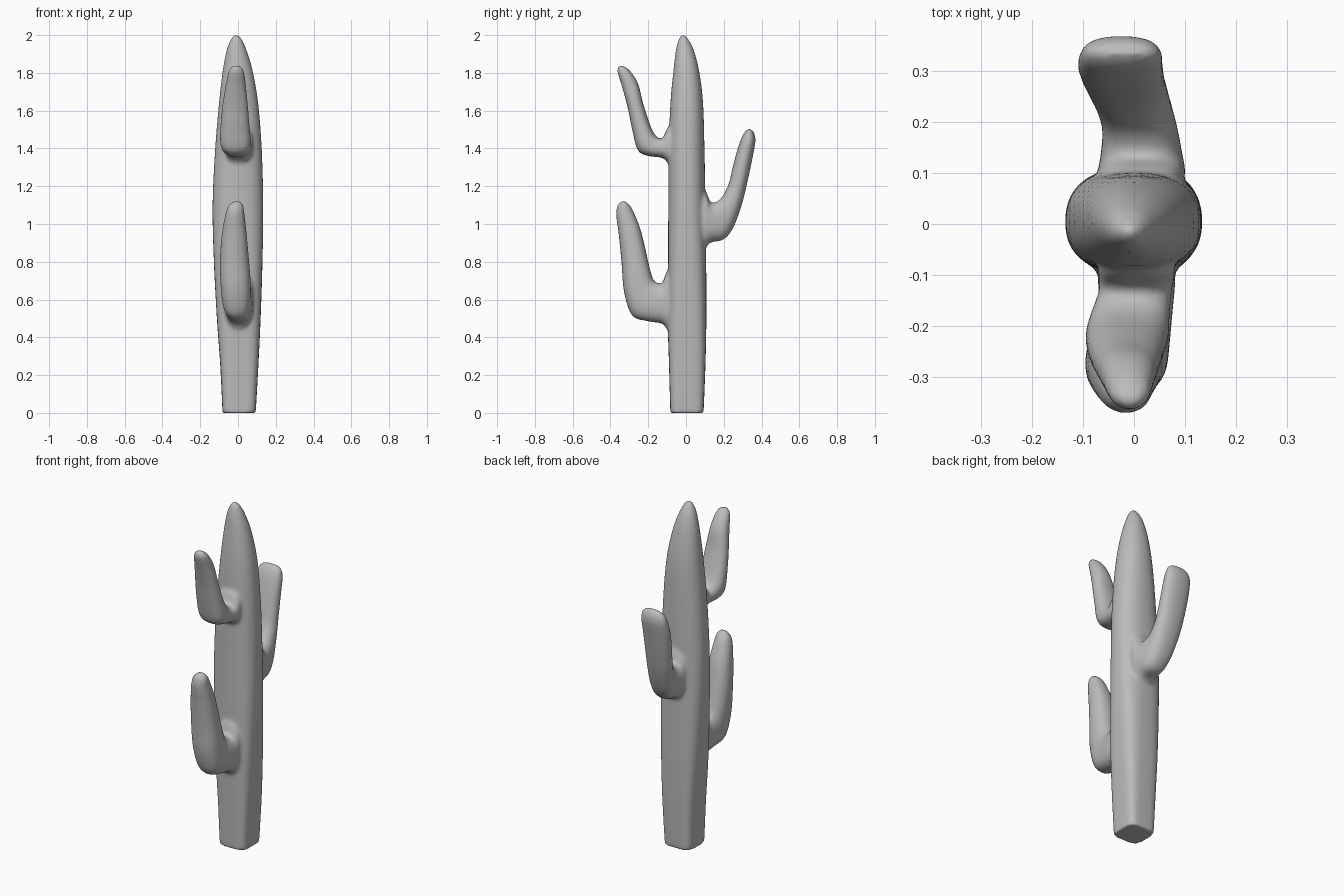
import bpy, bmesh, math

mat = bpy.data.materials.new("soft grey")
mat.diffuse_color = (0.5, 0.5, 0.5, 1)

bm = bmesh.new()
SEG = 32


def catmull(rows, steps=5):
    """Smoothly interpolate the rows of ring parameters."""
    out = []
    for i in range(len(rows) - 1):
        p0, p1, p2 = rows[max(i - 1, 0)], rows[i], rows[i + 1]
        p3 = rows[min(i + 2, len(rows) - 1)]
        for s in range(steps):
            t = s / steps
            out.append([0.5 * (2 * b + (c - a) * t + (2 * a - 5 * b + 4 * c - d) * t * t
                               + (3 * b - a - 3 * c + d) * t ** 3)
                        for a, b, c, d in zip(p0, p1, p2, p3)])
    return out + [list(rows[-1])]


def loft(rows):
    """Ring row: outer y, outer z, inner y, inner z, x min, x max, squareness."""
    rings = []
    for y0, z0, y1, z1, xa, xb, n in catmull(rows):
        ring = []
        for k in range(SEG):
            a = 2 * math.pi * k / SEG
            c, s = math.cos(a), math.sin(a)
            u = math.copysign(abs(c) ** (2 / n), c)
            v = math.copysign(abs(s) ** (2 / n), s)
            t = (v + 1) / 2
            ring.append(bm.verts.new(((xa + xb) / 2 + u * (xb - xa) / 2,
                                      y0 + (y1 - y0) * t, z0 + (z1 - z0) * t)))
        rings.append(ring)
    faces = [bm.faces.new(rings[0]), bm.faces.new(rings[-1])]
    for r, q in zip(rings, rings[1:]):
        for k in range(SEG):
            j = (k + 1) % SEG
            faces.append(bm.faces.new((r[k], r[j], q[j], q[k])))
    bmesh.ops.recalc_face_normals(bm, faces=faces)


# trunk: squarish foot, rounder towards the tip
loft([(-.083, 0, .093, 0, -.082, .094, 4.5),
      (-.09, .25, .103, .25, -.094, .108, 4),
      (-.097, .5, .108, .5, -.112, .12, 3.3),
      (-.095, .8, .107, .8, -.128, .13, 2.8),
      (-.094, 1.1, .103, 1.1, -.135, .134, 2.4),
      (-.092, 1.4, .098, 1.4, -.121, .126, 2.3),
      (-.082, 1.65, .09, 1.65, -.1, .106, 2.2),
      (-.066, 1.82, .068, 1.82, -.08, .076, 2.1),
      (-.052, 1.93, .038, 1.93, -.058, .042, 2),
      (-.036, 1.985, .008, 1.985, -.034, .016, 2),
      (-.02, 2.003, -.01, 2.003, -.014, -.004, 2)])

# lower front arm
loft([(-.03, .43, -.03, .78, -.06, .07, 2.4),
      (-.095, .44, -.095, .76, -.07, .08, 2.4),
      (-.125, .472, -.125, .69, -.07, .08, 2.5),
      (-.2, .485, -.155, .69, -.07, .075, 2.5),
      (-.285, .515, -.175, .71, -.085, .07, 2.5),
      (-.328, .64, -.195, .78, -.094, .066, 2.4),
      (-.342, .8, -.215, .87, -.095, .056, 2.3),
      (-.357, .95, -.24, .97, -.084, .045, 2.3),
      (-.37, 1.05, -.275, 1.06, -.066, .034, 2.2),
      (-.362, 1.1, -.298, 1.1, -.05, .028, 2),
      (-.338, 1.123, -.325, 1.123, -.02, .01, 2)])

# upper front arm
loft([(-.03, 1.31, -.03, 1.54, -.06, .07, 2.4),
      (-.09, 1.32, -.09, 1.52, -.07, .08, 2.4),
      (-.125, 1.35, -.125, 1.455, -.068, .075, 2.5),
      (-.2, 1.36, -.155, 1.462, -.085, .07, 2.5),
      (-.255, 1.39, -.18, 1.5, -.095, .068, 2.5),
      (-.285, 1.5, -.205, 1.57, -.092, .06, 2.3),
      (-.31, 1.62, -.23, 1.65, -.082, .052, 2.3),
      (-.34, 1.73, -.252, 1.74, -.066, .042, 2.2),
      (-.364, 1.81, -.29, 1.805, -.05, .032, 2),
      (-.352, 1.84, -.325, 1.835, -.03, .015, 2)])

# back arm
loft([(.03, .86, .03, 1.22, -.06, .09, 2.4),
      (.1, .875, .1, 1.18, -.07, .1, 2.4),
      (.13, .902, .13, 1.115, -.066, .096, 2.5),
      (.2, .918, .165, 1.12, -.062, .086, 2.5),
      (.25, .98, .195, 1.15, -.072, .076, 2.4),
      (.295, 1.1, .225, 1.21, -.09, .066, 2.3),
      (.325, 1.22, .245, 1.29, -.102, .06, 2.3),
      (.352, 1.35, .268, 1.38, -.11, .057, 2.3),
      (.368, 1.44, .293, 1.455, -.104, .054, 2.3),
      (.358, 1.488, .312, 1.488, -.085, .042, 2),
      (.34, 1.503, .33, 1.503, -.05, .015, 2)])

me = bpy.data.meshes.new("cactus")
bm.to_mesh(me)
bm.free()
me.materials.append(mat)
ob = bpy.data.objects.new("cactus", me)
bpy.context.collection.objects.link(ob)

# fuse trunk and arms into one soft skin
rm = ob.modifiers.new("fuse", 'REMESH')
rm.mode = 'VOXEL'
rm.voxel_size = 0.009
rm.use_smooth_shade = True
sm = ob.modifiers.new("soften", 'SMOOTH')
sm.factor = 0.5
sm.iterations = 8
